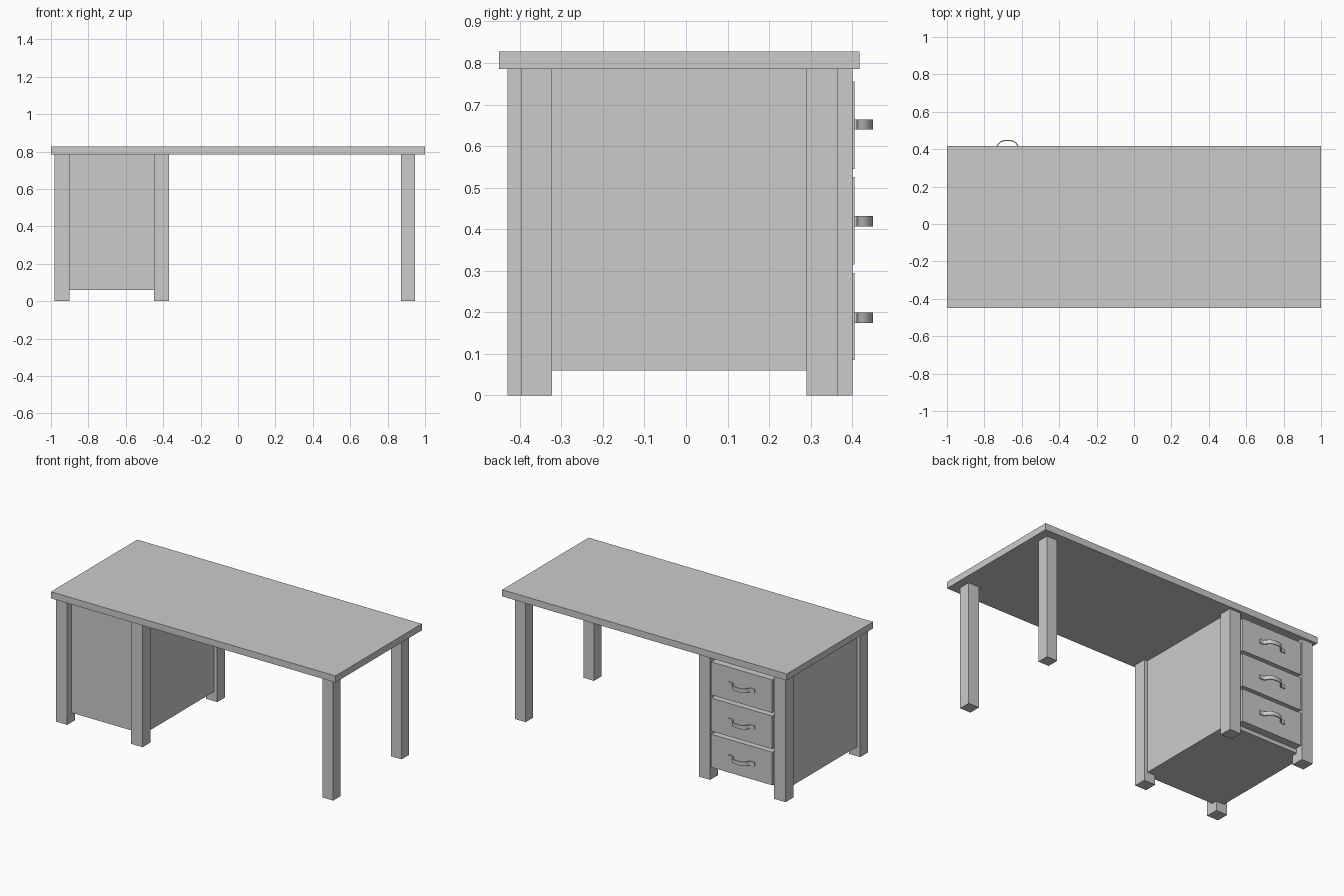
import bpy, bmesh
from mathutils import Vector
from mathutils.geometry import interpolate_bezier

if "Cube" in bpy.data.objects:
    bpy.data.objects.remove(bpy.data.objects["Cube"])


def box(name, x0, x1, y0, y1, z0, z1):
    bm = bmesh.new()
    bmesh.ops.create_cube(bm, size=1)
    for v in bm.verts:
        v.co = ((x0 + x1) / 2 + v.co.x * (x1 - x0),
                (y0 + y1) / 2 + v.co.y * (y1 - y0),
                (z0 + z1) / 2 + v.co.z * (z1 - z0))
    return finish(name, bm)


def finish(name, bm):
    bmesh.ops.recalc_face_normals(bm, faces=bm.faces)
    me = bpy.data.meshes.new(name)
    bm.to_mesh(me)
    bm.free()
    ob = bpy.data.objects.new(name, me)
    bpy.context.collection.objects.link(ob)
    return ob


def handle(name, cx, cz, height=0.025, thick=0.006):
    # centre line of half the bow: flat foot, flare, arch
    V = Vector
    foot = [V((-0.093, 0.408))]
    flare = interpolate_bezier(V((-0.072, 0.408)), V((-0.06, 0.408)),
                               V((-0.057, 0.413)), V((-0.053, 0.421)), 7)
    arch = interpolate_bezier(V((-0.053, 0.421)), V((-0.044, 0.438)),
                              V((-0.03, 0.447)), V((0, 0.447)), 10)
    half = foot + [p.to_2d() for p in flare] + [p.to_2d() for p in arch[1:]]
    path = half + [V((-p.x, p.y)) for p in reversed(half[:-1])]
    # strip of rectangular cross-section swept along the centre line
    bm = bmesh.new()
    rings = []
    for i, p in enumerate(path):
        t = (path[min(i + 1, len(path) - 1)] - path[max(i - 1, 0)]).normalized()
        n = V((-t.y, t.x)) * thick / 2
        rings.append([bm.verts.new((cx + p.x + s * n.x, p.y + s * n.y, cz + h * height / 2))
                      for s, h in ((-1, -1), (1, -1), (1, 1), (-1, 1))])
    for a, b in zip(rings, rings[1:]):
        for k in range(4):
            bm.faces.new((a[k], a[(k + 1) % 4], b[(k + 1) % 4], b[k]))
    bm.faces.new(rings[0])
    bm.faces.new(rings[-1])
    ob = finish(name, bm)
    bpy.context.view_layer.objects.active = ob
    ob.select_set(True)
    bpy.ops.object.shade_smooth_by_angle()
    ob.select_set(False)


# desk top
TOP = 0.785
box("desk_top", -1, 1, -0.45, 0.417, TOP, 0.827)

# free-standing legs on the right
for y, side in ((-0.397, "front"), (0.29, "back")):
    box(f"right_leg_{side}", 0.872, 0.947, y, y + 0.075, 0, TOP)

# cabinet corner legs
for x, a in ((-0.98, "outer"), (-0.45, "inner")):
    for y, b in ((-0.43, "front"), (0.32, "back")):
        box(f"cabinet_leg_{a}_{b}", x, x + 0.08, y, y + 0.08, 0, TOP)

# cabinet body, recessed between the legs
box("cabinet_body", -0.957, -0.393, -0.385, 0.355, 0.06, TOP)

# drawers with bow handles
for i in range(3):
    z = 0.19 + 0.23 * i
    box(f"drawer_front_{i + 1}", -0.89, -0.46, 0.355, 0.405, z - 0.105, z + 0.105)
    handle(f"drawer_handle_{i + 1}", -0.676, z - 0.003 + 0.0025 * i)
